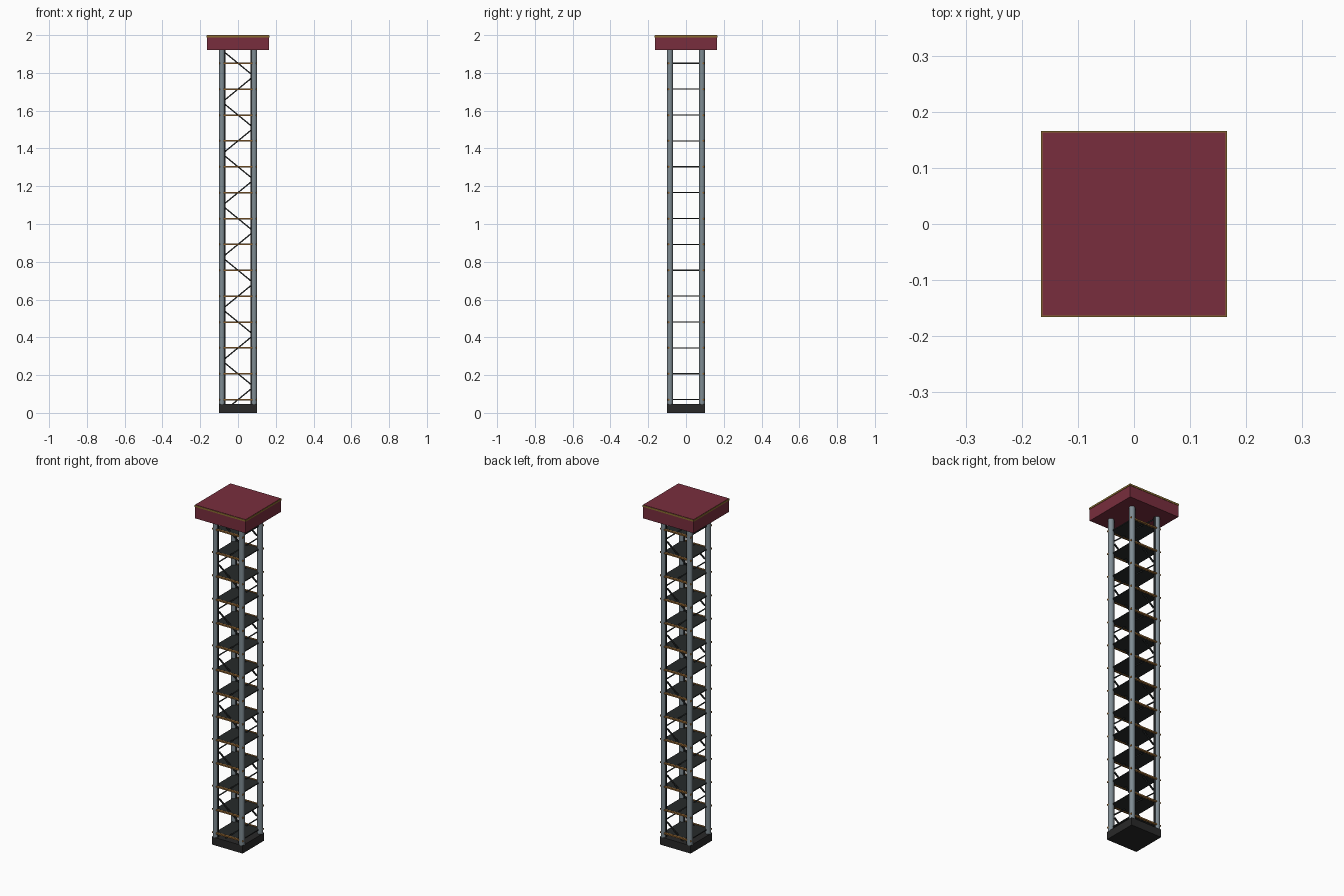
import bpy
import math
from mathutils import Vector

if "Cube" in bpy.data.objects:
    bpy.data.objects.remove(bpy.data.objects["Cube"], do_unlink=True)


def material(name, r, g, b):
    m = bpy.data.materials.new(name)
    m.use_nodes = True
    m.diffuse_color = (r, g, b, 1)
    m.node_tree.nodes["Principled BSDF"].inputs["Base Color"].default_value = (r, g, b, 1)
    return m


maroon = material("maroon", 0.19, 0.027, 0.047)
gold = material("gold", 0.25, 0.15, 0.03)
copper = material("copper", 0.33, 0.15, 0.035)
steel = material("steel grey", 0.21, 0.26, 0.29)
charcoal = material("charcoal", 0.022, 0.022, 0.022)
iron = material("dark iron", 0.02, 0.023, 0.023)


def box(name, center, size, mat, tilt=0):
    bpy.ops.mesh.primitive_cube_add(size=1, location=center)
    ob = bpy.context.object
    ob.name = name
    ob.scale = size
    ob.rotation_euler.y = tilt
    ob.data.materials.append(mat)
    return ob


def slab(name, half, bottom, top, mat):
    return box(name, (0, 0, (bottom + top) / 2), (2 * half, 2 * half, top - bottom), mat)


LEVELS = 14
STEP = 0.137
FIRST = 0.07
POST = 0.085

# Base and roof
slab("base", 0.1, 0, 0.046, charcoal)
slab("roof", 0.1635, 1.92, 1.99, maroon)
slab("roof_trim", 0.1655, 1.988, 1.998, gold)
slab("roof_top", 0.1635, 1.998, 2.0, maroon)

# Corner columns with a dark strip on the inner side
for x in (-1, 1):
    for y in (-1, 1):
        bpy.ops.mesh.primitive_cylinder_add(vertices=20, radius=0.0155, depth=1.88,
                                            location=(x * POST, y * POST, 0.985))
        column = bpy.context.object
        column.name = "column"
        column.data.materials.append(steel)
        bpy.ops.object.shade_smooth_by_angle(angle=math.radians(40))
        box("column_strip", (x * 0.07, y * POST, 0.985), (0.005, 0.012, 1.88), iron)

# Floors, edge beams and zigzag braces at every level
for i in range(LEVELS):
    z = FIRST + i * STEP
    slab("floor", POST, z - 0.003, z + 0.003, iron)
    for side in (-1, 1):
        box("edge_beam", (0, side * 0.0925, z), (0.201, 0.01, 0.008), copper)

        # The lowest brace starts at the base instead of passing through it
        slope = 1 if i % 2 == 0 else -1
        low = Vector((-0.072 * slope, side * 0.072, z - 0.059))
        high = Vector((0.072 * slope, side * 0.072, z + 0.059))
        if low.z < 0.04:
            low = low.lerp(high, (0.04 - low.z) / (high.z - low.z))
        run = high - low
        box("brace", (low + high) / 2, (run.length, 0.007, 0.007), iron,
            -math.atan2(run.z, run.x))
